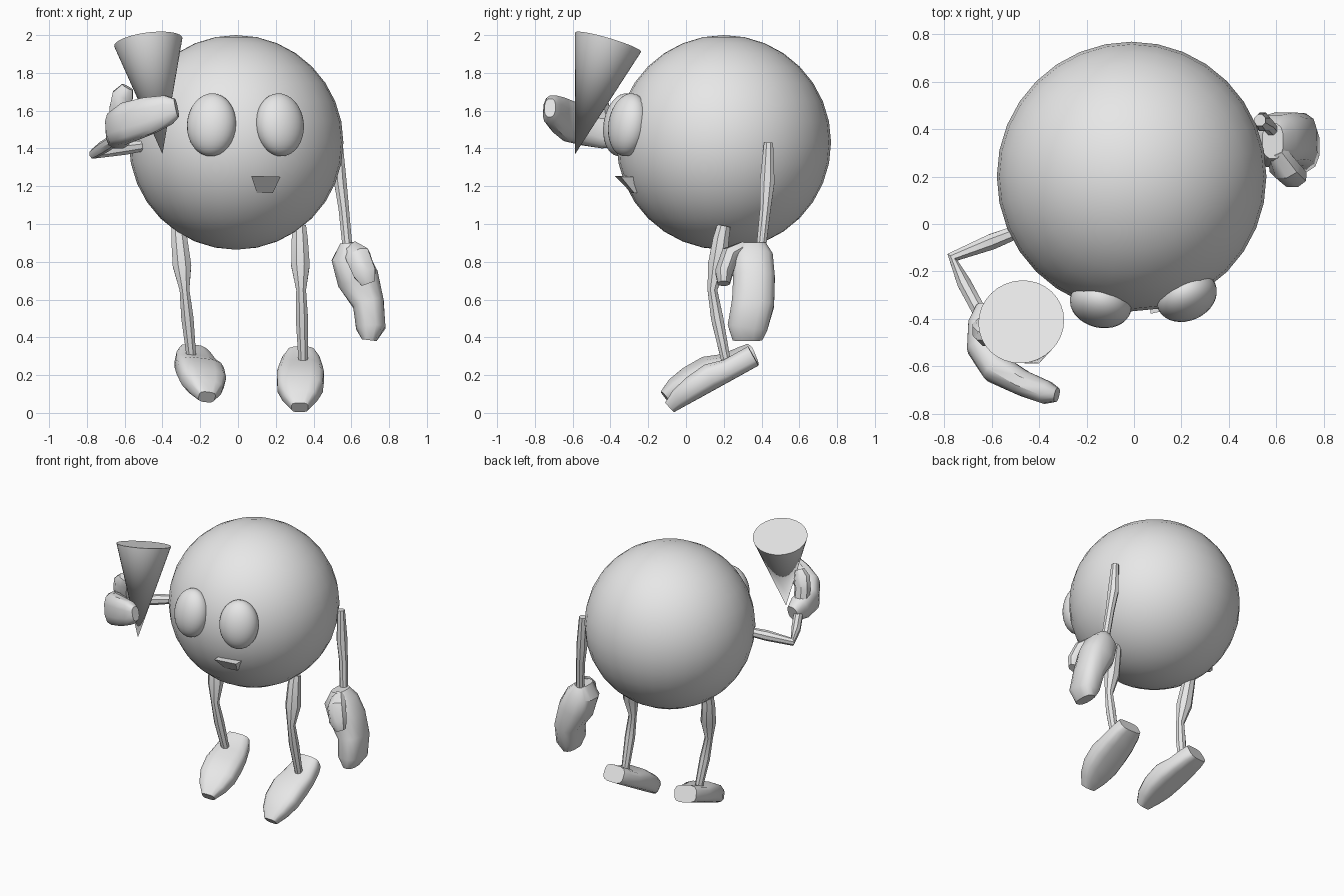
import bpy, bmesh, math
from mathutils import Vector, Matrix

cube = bpy.data.objects.get("Cube")
if cube:
    bpy.data.objects.remove(cube, do_unlink=True)

grey = bpy.data.materials.new("plain_grey")
grey.use_nodes = True
grey.diffuse_color = (0.8, 0.8, 0.8, 1)
grey.node_tree.nodes["Principled BSDF"].inputs["Base Color"].default_value = (0.8, 0.8, 0.8, 1)


def finish(name, bm, angle=40):
    """Turn a bmesh into a named, smooth-shaded object."""
    bmesh.ops.recalc_face_normals(bm, faces=bm.faces)
    mesh = bpy.data.meshes.new(name)
    bm.to_mesh(mesh)
    bm.free()
    mesh.materials.append(grey)
    obj = bpy.data.objects.new(name, mesh)
    bpy.context.collection.objects.link(obj)
    bpy.ops.object.select_all(action='DESELECT')
    obj.select_set(True)
    bpy.context.view_layer.objects.active = obj
    bpy.ops.object.shade_smooth_by_angle(angle=math.radians(angle))
    return obj


def ball(name, centre, radii, normal=None):
    bm = bmesh.new()
    bmesh.ops.create_uvsphere(bm, u_segments=32, v_segments=16, radius=1)
    turn = Matrix()
    if normal:
        turn = normal.to_track_quat('-Y', 'Z').to_matrix().to_4x4()
    bm.transform(Matrix.Translation(centre) @ turn @ Matrix.Diagonal((*radii, 1)))
    return finish(name, bm)


def sweep(name, path, up, sides=8, square=1.0, place=None):
    """Loft oval rings; each path entry is centre, side radius, up radius."""
    bm = bmesh.new()
    points = [Vector(p[:3]) for p in path]
    rings = []
    for i, entry in enumerate(path):
        along = points[min(i + 1, len(path) - 1)] - points[max(i - 1, 0)]
        side = along.cross(Vector(up)).normalized()
        rise = side.cross(along).normalized()
        ring = []
        for k in range(sides):
            a = math.tau * (k + 0.5) / sides
            c, s = [math.copysign(abs(v) ** square, v) for v in (math.cos(a), math.sin(a))]
            ring.append(bm.verts.new(points[i] + side * c * entry[3] + rise * s * entry[4]))
        rings.append(ring)
    for lower, upper in zip(rings, rings[1:]):
        for k in range(sides):
            n = (k + 1) % sides
            bm.faces.new((lower[k], lower[n], upper[n], upper[k]))
    bm.faces.new(rings[0])
    bm.faces.new(rings[-1])
    if place:
        bm.transform(place)
    return finish(name, bm)


# Round body and two domed eyes facing outward from it
body_centre = Vector((-0.01, 0.2, 1.432))
ball("body", body_centre, (0.568, 0.568, 0.568))
for name, x, y in (("right_eye", -0.14, -0.335), ("left_eye", 0.222, -0.305)):
    centre = Vector((x, y, 1.525))
    ball(name, centre, (0.132, 0.1, 0.168), centre - body_centre)

# Wedge mouth jutting out at its upper edge
bm = bmesh.new()
front = [(0.07, -0.378, 1.255), (0.225, -0.345, 1.25), (0.185, -0.275, 1.165), (0.1, -0.29, 1.165)]
near = [bm.verts.new(p) for p in front]
far = [bm.verts.new((x, -0.24, z)) for x, y, z in front]
bm.faces.new(near)
bm.faces.new(far)
for k in range(4):
    n = (k + 1) % 4
    bm.faces.new((near[k], near[n], far[n], far[k]))
finish("mouth", bm, 20)

# Legs: thick thigh, pinched knee, slim ankle
leg_y_z_r = [(0.2, 0.99, 0.038), (0.185, 0.92, 0.046), (0.165, 0.78, 0.053),
             (0.14, 0.65, 0.028), (0.165, 0.5, 0.035), (0.215, 0.26, 0.026)]
for name, hip, ankle in (("left_leg", 0.325, 0.345), ("right_leg", -0.318, -0.243)):
    sweep(name, [(hip + (ankle - hip) * (0.99 - z) / 0.73, y, z, r, r)
                 for y, z, r in leg_y_z_r], (0, 1, 0))

# Feet: heel-to-toe loft with a flat sole, tipped toe-down
foot_shape = [(0, 0.08, 0.118), (0.05, 0.1, 0.118), (0.15, 0.118, 0.118), (0.25, 0.127, 0.145),
              (0.36, 0.122, 0.132), (0.45, 0.092, 0.108), (0.52, 0.045, 0.07)]
foot = [(0, -d, h / 2, w, h / 2) for d, w, h in foot_shape]
for name, heel, pitch, yaw, roll in (("left_foot", (0.335, 0.385, 0.25), 29, -1, 0),
                                     ("right_foot", (-0.255, 0.375, 0.255), 23, 10, 8)):
    place = (Matrix.Translation(heel) @ Matrix.Rotation(math.radians(yaw), 4, 'Z')
             @ Matrix.Rotation(math.radians(pitch), 4, 'X')
             @ Matrix.Rotation(math.radians(roll), 4, 'Y'))
    sweep(name, foot, (0, 0, 1), 12, 0.6, place)

# Left arm hanging, with a mitten hand
sweep("left_arm", [(0.53, 0.437, 1.43, 0.026, 0.026), (0.542, 0.43, 1.22, 0.036, 0.042),
                   (0.56, 0.42, 1.08, 0.03, 0.031), (0.582, 0.395, 0.85, 0.028, 0.027)], (0, 1, 0))
sweep("left_hand", [(0.585, 0.35, 0.9, 0.045, 0.075), (0.59, 0.35, 0.83, 0.1, 0.112),
                    (0.635, 0.36, 0.71, 0.115, 0.113), (0.69, 0.355, 0.58, 0.085, 0.115),
                    (0.703, 0.325, 0.45, 0.08, 0.108), (0.695, 0.325, 0.385, 0.04, 0.08)],
      (0, 1, 0), 12, 0.75)
sweep("left_thumb", [(0.6, 0.31, 0.87, 0.045, 0.04), (0.635, 0.235, 0.83, 0.07, 0.055),
                     (0.67, 0.2, 0.74, 0.065, 0.05), (0.69, 0.2, 0.685, 0.04, 0.035)], (0, 1, 0))

# Right arm bent forward, with a mitten hand curled around the cone
sweep("right_arm", [(-0.46, -0.02, 1.42, 0.028, 0.028), (-0.6, -0.075, 1.4, 0.036, 0.036),
                    (-0.765, -0.14, 1.372, 0.027, 0.027), (-0.715, -0.25, 1.405, 0.032, 0.034),
                    (-0.645, -0.38, 1.45, 0.032, 0.034)], (0, 0, 1))
sweep("right_hand", [(-0.62, -0.35, 1.46, 0.045, 0.055), (-0.63, -0.42, 1.48, 0.07, 0.085),
                     (-0.635, -0.52, 1.51, 0.07, 0.1), (-0.58, -0.61, 1.54, 0.065, 0.108),
                     (-0.47, -0.67, 1.575, 0.055, 0.1), (-0.37, -0.71, 1.605, 0.05, 0.08),
                     (-0.325, -0.72, 1.615, 0.03, 0.05)], (0, 0, 1), 12, 0.75)
sweep("right_thumb", [(-0.63, -0.43, 1.5, 0.055, 0.05), (-0.63, -0.45, 1.61, 0.055, 0.05),
                      (-0.61, -0.47, 1.68, 0.06, 0.05), (-0.585, -0.48, 1.725, 0.035, 0.03)], (0, 1, 0))

# Cone held point down
tip, mouth_centre = Vector((-0.4, -0.587, 1.37)), Vector((-0.475, -0.412, 1.963))
axis = mouth_centre - tip
bm = bmesh.new()
bmesh.ops.create_cone(bm, cap_ends=True, segments=32, radius1=0, radius2=0.182, depth=axis.length)
bmesh.ops.remove_doubles(bm, verts=bm.verts, dist=0.0001)
bm.transform(Matrix.Translation((tip + mouth_centre) / 2)
             @ axis.to_track_quat('Z', 'Y').to_matrix().to_4x4())
finish("held_cone", bm)
